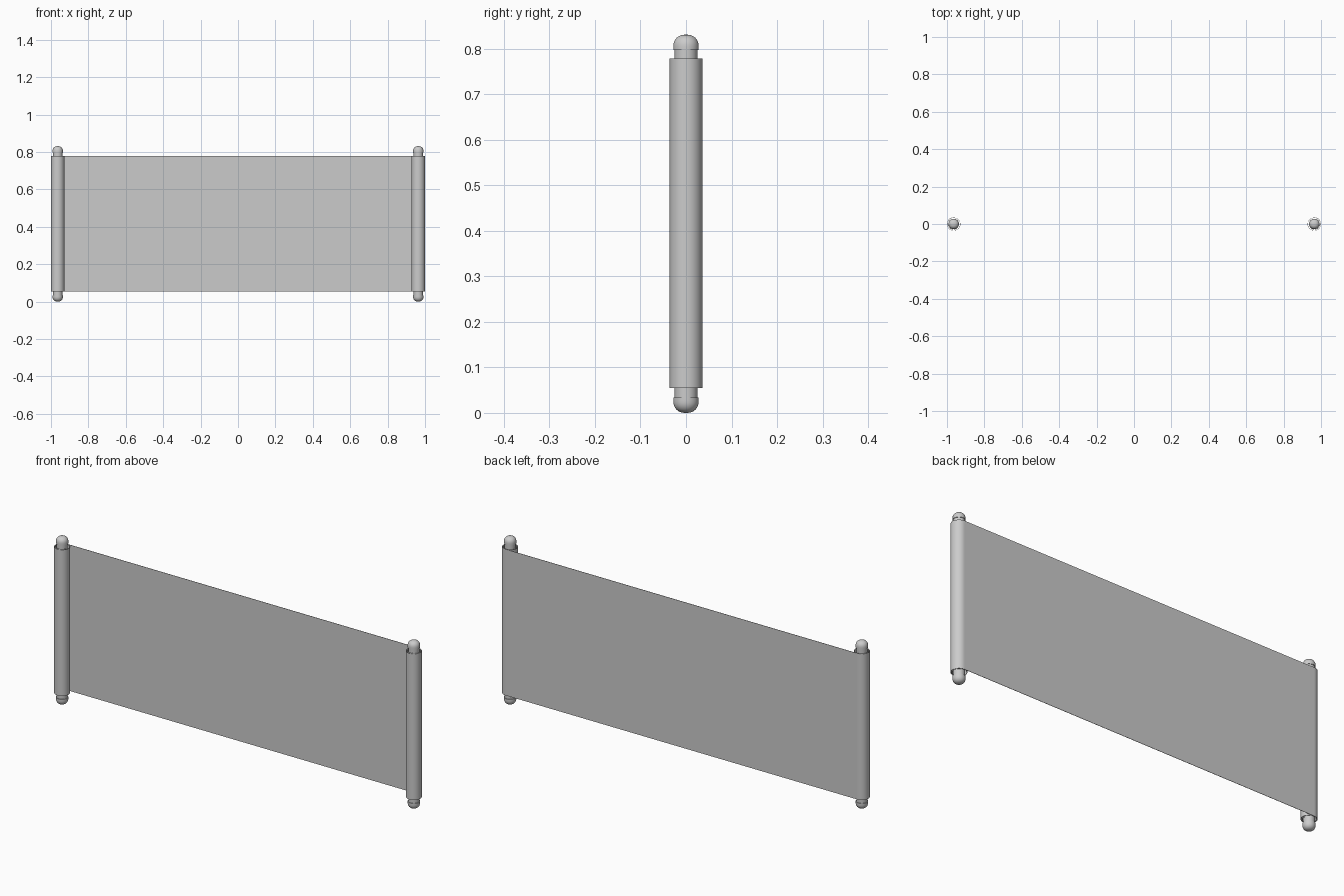
import bpy, bmesh, math

cube = bpy.data.objects.get("Cube")
if cube:
    bpy.data.objects.remove(cube, do_unlink=True)

AXIS_X = 0.964          # centre of each roll
ROLL_R = 0.035          # middle of the sheet's outer turn
THICK = 0.0016
LOW, HIGH = 0.055, 0.779
TOP = 0.831

grey = bpy.data.materials.new("plain grey")
grey.use_nodes = True
grey.diffuse_color = (0.6, 0.6, 0.6, 1)
grey.node_tree.nodes["Principled BSDF"].inputs["Base Color"].default_value = (0.6, 0.6, 0.6, 1)


def add_object(name, bm, x=0):
    """Finish a mesh: smooth faces, sharp corners, one material."""
    bmesh.ops.recalc_face_normals(bm, faces=bm.faces)
    bm.normal_update()
    for face in bm.faces:
        face.smooth = True
    for edge in bm.edges:
        edge.smooth = edge.calc_face_angle(math.pi) < math.radians(35)
    mesh = bpy.data.meshes.new(name)
    bm.to_mesh(mesh)
    bm.free()
    mesh.materials.append(grey)
    obj = bpy.data.objects.new(name, mesh)
    obj.location.x = x
    bpy.context.collection.objects.link(obj)


def lathe(name, profile, x, steps=32):
    """Turn a profile that starts and ends on the axis."""
    bm = bmesh.new()
    rings = []
    for r, z in profile:
        if r == 0:
            rings.append([bm.verts.new((0, 0, z))] * steps)
        else:
            rings.append([bm.verts.new((r * math.cos(i * math.tau / steps),
                                        r * math.sin(i * math.tau / steps), z))
                          for i in range(steps)])
    for low, high in zip(rings, rings[1:]):
        for i in range(steps):
            j = (i + 1) % steps
            corners = dict.fromkeys((low[i], low[j], high[j], high[i]))
            bm.faces.new(list(corners))
    add_object(name, bm, x)


def winding(offset, turns=1.75, steps=70):
    """One end of the sheet, wound inwards, shifted across its thickness."""
    points = [(AXIS_X - 0.004, ROLL_R + offset)]
    for i in range(steps + 1):
        turn = turns * i / steps
        a = math.pi / 2 - turn * math.tau
        r = ROLL_R + offset - 0.008 * max(0, turn - 0.75)
        points.append((AXIS_X + r * math.cos(a), r * math.sin(a)))
    return points


def sheet_side(bm, offset):
    right = winding(offset)
    path = [(-x, y) for x, y in reversed(right)] + right
    return [[bm.verts.new((x, y, z)) for z in (LOW, HIGH)] for x, y in path]


# Sheet: flat middle with both ends wound around the rods
bm = bmesh.new()
outer, inner = sheet_side(bm, THICK / 2), sheet_side(bm, -THICK / 2)
sections = [(o[0], o[1], i[1], i[0]) for o, i in zip(outer, inner)]
for a, b in zip(sections, sections[1:]):
    for k in range(4):
        n = (k + 1) % 4
        bm.faces.new((a[k], b[k], b[n], a[n]))
bm.faces.new(sections[0])
bm.faces.new(sections[-1])
add_object("sheet", bm)

# Rods with a rounded knob at each end
ROD_R, KNOB_R, KNOB_H, DOME_H = 0.025, 0.028, 0.034, 0.027
for side, x in (("left", AXIS_X), ("right", -AXIS_X)):
    lathe(side + "_rod", [(0, 0.03), (ROD_R, 0.03), (ROD_R, TOP - 0.03), (0, TOP - 0.03)], x)
    for end, tip, sign in (("top", TOP, 1), ("bottom", 0, -1)):
        base = tip - sign * KNOB_H
        profile = [(0, base), (KNOB_R, base)]
        for i in range(10):
            a = i / 10 * math.pi / 2
            profile.append((KNOB_R * math.cos(a) ** 0.85,
                            tip - sign * DOME_H * (1 - math.sin(a) ** 0.9)))
        profile.append((0, tip))
        lathe(f"{side}_{end}_knob", profile, x)
